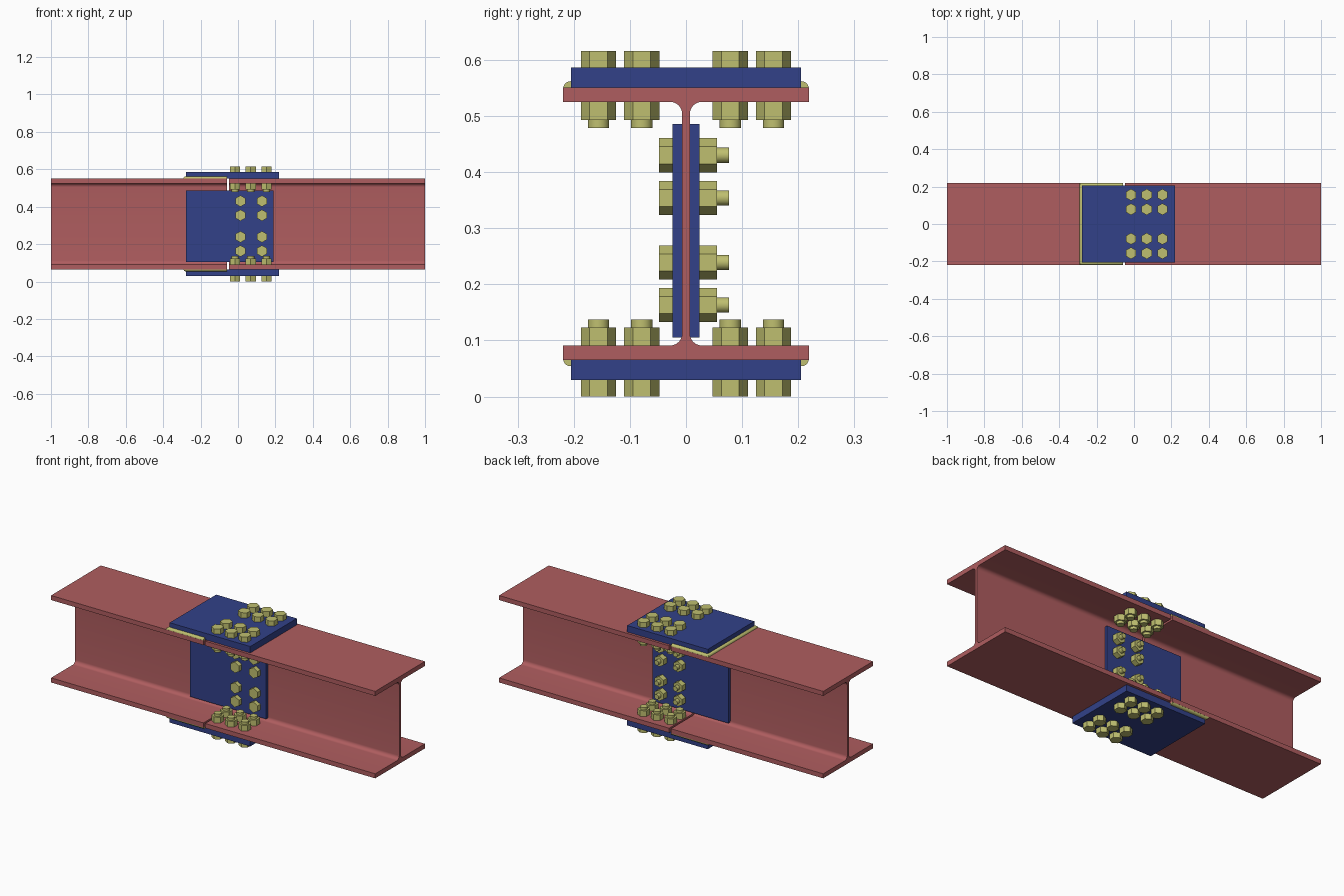
import bpy, bmesh
from math import sin, cos, pi, radians

if "Cube" in bpy.data.objects:
    bpy.data.objects.remove(bpy.data.objects["Cube"])

ZC = 0.308                              # beam centre height
OUT, INN = 0.2425, 0.217                # flange outer / inner face from centre
PLATE = 0.2785                          # cover plate outer face from centre
X0, X1, PY = -0.278, 0.219, 0.205       # cover plate extents
GAP_L, GAP_R = -0.06, -0.049            # joint between the two beams


def material(name, rgb):
    m = bpy.data.materials.new(name)
    m.diffuse_color = (*rgb, 1)
    m.use_nodes = True
    m.node_tree.nodes["Principled BSDF"].inputs["Base Color"].default_value = m.diffuse_color
    return m


RED = material("beam_red", (0.43, 0.11, 0.115))
BLUE = material("plate_blue", (0.032, 0.053, 0.25))
YELLOW = material("fastener_yellow", (0.52, 0.52, 0.16))


def loft(bm, rings):
    """Closed solid through a list of equal-length rings of points."""
    vs = [[bm.verts.new(p) for p in r] for r in rings]
    n = len(vs[0])
    for a, b in zip(vs, vs[1:]):
        for i in range(n):
            j = (i + 1) % n
            bm.faces.new((a[i], a[j], b[j], b[i]))
    bm.faces.new(vs[0][::-1])
    bm.faces.new(vs[-1])


def finish(name, bm, mat, smooth=True):
    bmesh.ops.recalc_face_normals(bm, faces=bm.faces)
    me = bpy.data.meshes.new(name)
    bm.to_mesh(me)
    bm.free()
    me.materials.append(mat)
    ob = add(name, me)
    if smooth:
        bpy.ops.object.select_all(action='DESELECT')
        ob.select_set(True)
        bpy.context.view_layer.objects.active = ob
        bpy.ops.object.shade_smooth_by_angle(angle=radians(30))
    return ob


def add(name, me, loc=(0, 0, 0), rx=0):
    ob = bpy.data.objects.new(name, me)
    ob.location = loc
    ob.rotation_euler = (rx, 0, 0)
    bpy.context.collection.objects.link(ob)
    return ob


def box(name, x, y, z, mat):
    bm = bmesh.new()
    loft(bm, [[(px, y[0], z[0]), (px, y[1], z[0]), (px, y[1], z[1]), (px, y[0], z[1])] for px in x])
    return finish(name, bm, mat, False)


# Wide-flange beams with filleted web roots
R, WEB, HALF = 0.021, 0.007, 0.219
quarter = [(WEB + R - R * cos(a), INN - R + R * sin(a)) for a in [i * pi / 16 for i in range(9)]]
quarter += [(HALF, INN), (HALF, OUT)]
right = [(y, -z) for y, z in quarter[::-1]] + quarter
profile = right + [(-y, z) for y, z in right[::-1]]
for name, a, b in (("left_beam", -1, GAP_L), ("right_beam", GAP_R, 1)):
    bm = bmesh.new()
    loft(bm, [[(x, y, ZC + z) for y, z in profile] for x in (a, b)])
    finish(name, bm, RED)

# Web splice plates
for name, y in (("front_web_plate", (-0.024, -WEB)), ("back_web_plate", (WEB, 0.024))):
    box(name, (-0.278, 0.19), y, (0.105, 0.486), BLUE)

# Flange cover plates with a weld bead round three sides
path = [(GAP_L, -PY, 0, -1), (X0, -PY, -1, -1), (X0, PY, -1, 1), (GAP_L, PY, 0, 1)]
bead = [(0, 0)] + [(0.0135 * cos(i * pi / 12), 0.0115 * sin(i * pi / 12)) for i in range(7)]
for side, s in (("top", 1), ("bottom", -1)):
    box(side + "_cover_plate", (X0, X1), (-PY, PY), sorted((ZC + s * OUT, ZC + s * PLATE)), BLUE)
    bm = bmesh.new()
    loft(bm, [[(x + d * dx, y + d * dy, ZC + s * (OUT + h)) for d, h in bead]
              for x, y, dx, dy in path])
    finish(side + "_weld", bm, YELLOW)


def bolt(name, r, head, grip, nut, tail, shank):
    """Hex bolt with its head seat at the origin and its head along +z."""
    bm = bmesh.new()
    end = -grip - nut
    for n, rad, z0, z1 in ((6, r, 0, head), (6, r, end, -grip), (24, shank, end - tail, 0)):
        loft(bm, [[(rad * sin(2 * pi * i / n), rad * cos(2 * pi * i / n), z) for i in range(n)]
                  for z in (z0, z1)])
    ob = finish(name, bm, YELLOW)
    me = ob.data
    bpy.data.objects.remove(ob)
    return me


# Flange bolts: three rows of four, top and bottom
flange_bolt = bolt("flange_bolt", 0.0315, 0.0295, PLATE - INN, 0.032, 0.014, 0.019)
for side, s in (("top", 1), ("bottom", -1)):
    for x in (-0.016, 0.068, 0.152):
        for y in (-0.156, -0.079, 0.079, 0.156):
            add(side + "_flange_bolt", flange_bolt, (x, y, ZC + s * PLATE), 0 if s > 0 else pi)

# Web bolts: two columns of four, heads on the front
web_bolt = bolt("web_bolt", 0.0305, 0.024, 0.048, 0.031, 0.022, 0.0135)
for x in (0.013, 0.128):
    for z in (0.163, 0.239, 0.354, 0.43):
        add("web_bolt", web_bolt, (x, -0.024, z), pi / 2)
